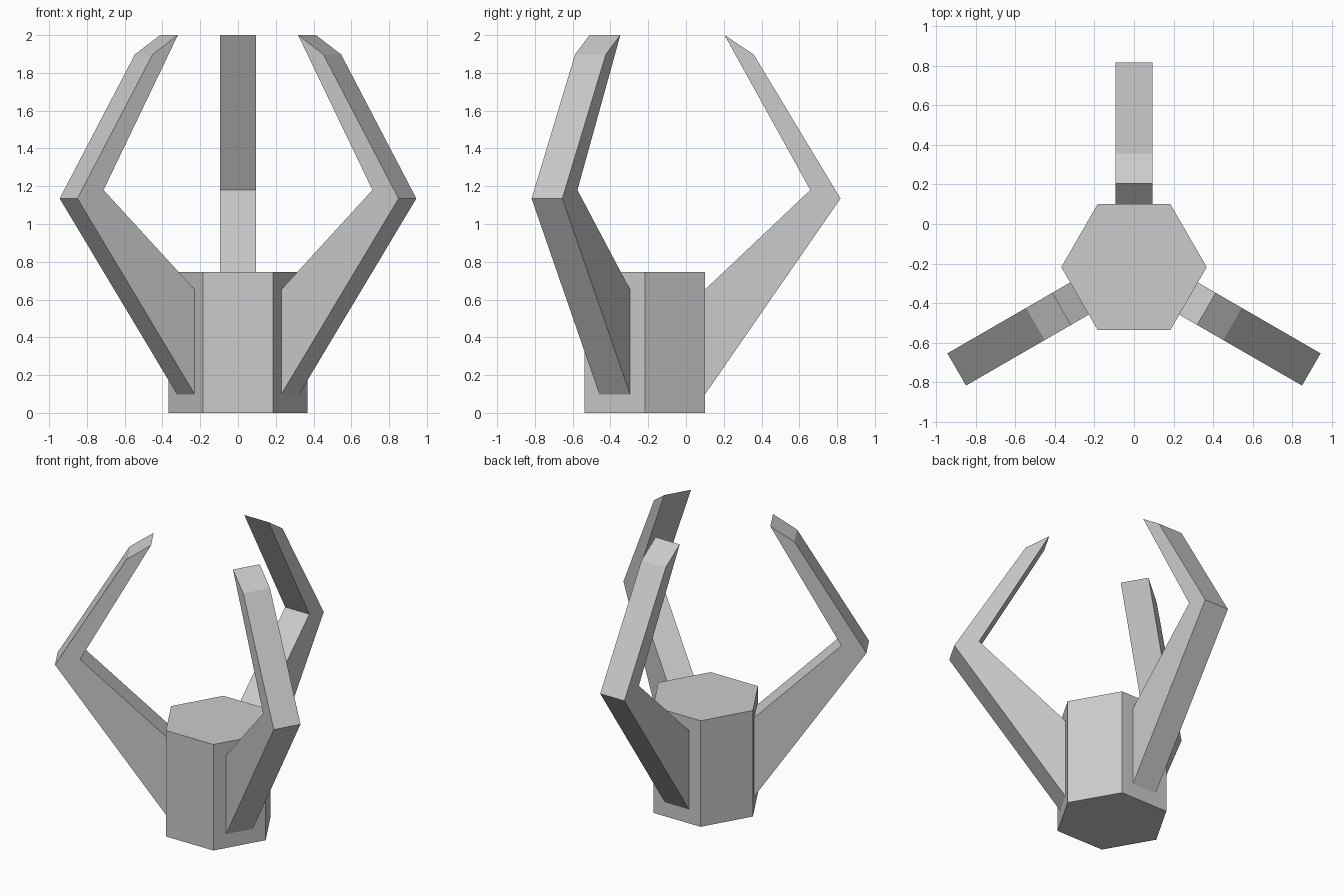
import bpy, bmesh
from math import cos, sin, pi, radians
from mathutils import Vector, Matrix

if "Cube" in bpy.data.objects:
    bpy.data.objects.remove(bpy.data.objects["Cube"])

CENTRE = Vector((0, -0.218, 0))


def prism(name, points, offset, matrix):
    """Extrude a closed outline along an offset vector."""
    bm = bmesh.new()
    face = bm.faces.new([bm.verts.new(p) for p in points])
    out = bmesh.ops.extrude_face_region(bm, geom=[face], use_keep_orig=True)
    verts = [v for v in out["geom"] if isinstance(v, bmesh.types.BMVert)]
    bmesh.ops.translate(bm, verts=verts, vec=offset)
    bmesh.ops.recalc_face_normals(bm, faces=bm.faces)
    bm.transform(matrix)
    mesh = bpy.data.meshes.new(name)
    bm.to_mesh(mesh)
    bm.free()
    obj = bpy.data.objects.new(name, mesh)
    bpy.context.collection.objects.link(obj)
    return obj


# Hexagonal base block
R = 0.368
prism("hexagonal_base",
      [(R * cos(i * pi / 3), R * sin(i * pi / 3), 0) for i in range(6)],
      (0, 0, 0.745), Matrix.Translation(CENTRE))

# Three bent claws: profile as (distance from axis, height)
profile = [(0.318, 0.097), (1.036, 1.135), (0.576, 1.898),
           (0.422, 2.0), (0.876, 1.18), (0.318, 0.652)]
WIDTH = 0.188
for name, angle in (("back_claw", 90), ("left_claw", 210), ("right_claw", 330)):
    m = Matrix.Translation(CENTRE) @ Matrix.Rotation(radians(angle), 4, 'Z')
    prism(name, [(r, -WIDTH / 2, z) for r, z in profile], (0, WIDTH, 0), m)
